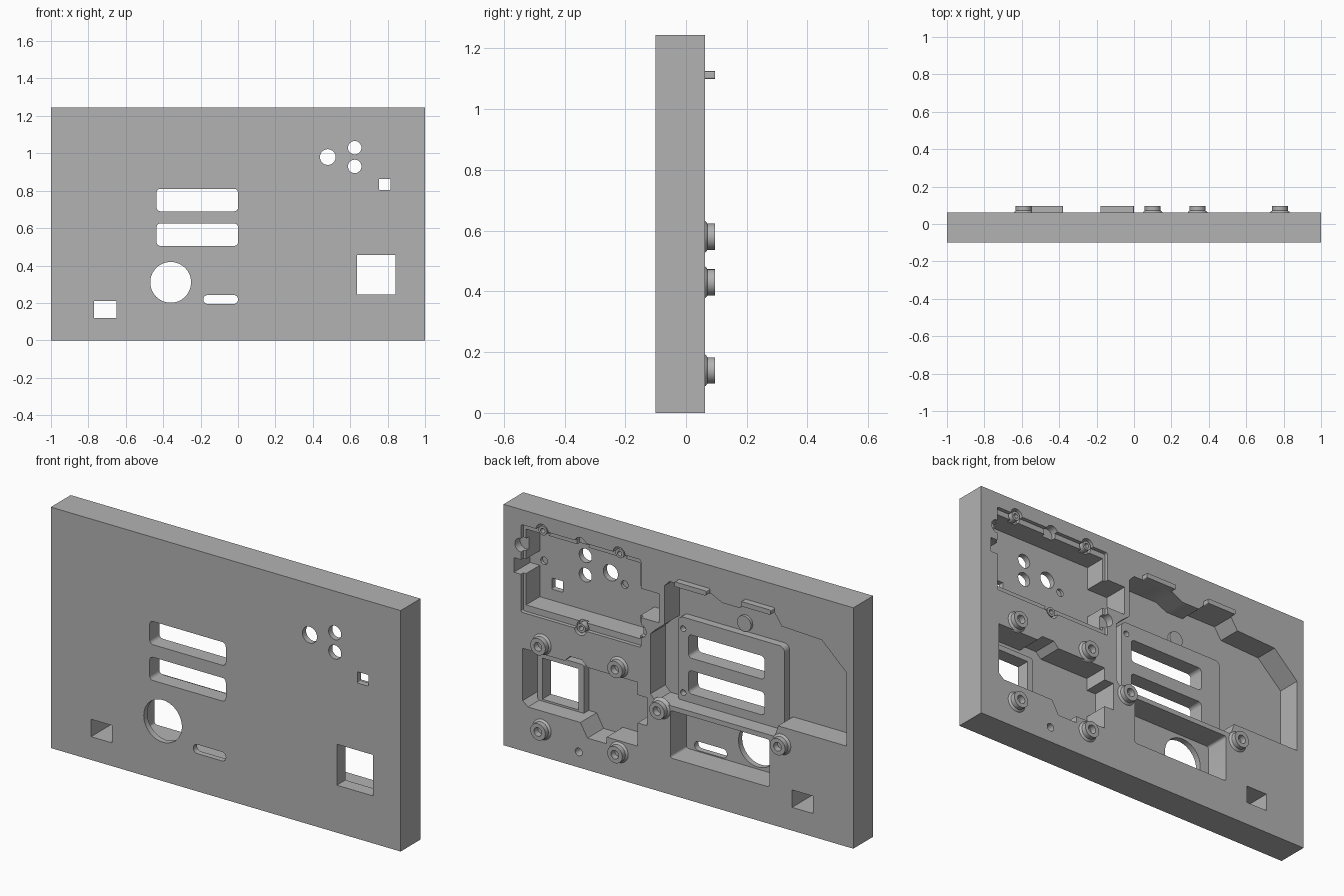
import bpy, bmesh, math

cube = bpy.data.objects.get("Cube")
if cube:
    bpy.data.objects.remove(cube)

grey = bpy.data.materials.new("plain_grey")
grey.use_nodes = True
colour = (0.45, 0.45, 0.45, 1)
grey.diffuse_color = colour
grey.node_tree.nodes["Principled BSDF"].inputs["Base Color"].default_value = colour

FRONT, BACK, H = -0.10, 0.062, 1.245
FLOOR = -0.07          # floor of the deep pockets
OUT = 0.2              # cutters reach past the back


def rect(x0, x1, z0, z1, r=0.0):
    """Rectangle outline with optional rounded corners."""
    if not r:
        return [(x0, z0), (x1, z0), (x1, z1), (x0, z1)]
    pts = []
    corners = [(x1 - r, z1 - r), (x0 + r, z1 - r), (x0 + r, z0 + r), (x1 - r, z0 + r)]
    for q, (cx, cz) in enumerate(corners):
        for k in range(7):
            a = math.pi / 2 * (q + k / 6)
            pts.append((cx + r * math.cos(a), cz + r * math.sin(a)))
    return pts


def disc(x, z, r, n=32):
    return [(x + r * math.cos(2 * math.pi * k / n), z + r * math.sin(2 * math.pi * k / n))
            for k in range(n)]


def prism(name, pts, y0, y1):
    """Outline in x and z pushed from y0 to y1."""
    bm = bmesh.new()
    base = bm.faces.new([bm.verts.new((x, y0, z)) for x, z in pts])
    new = bmesh.ops.extrude_face_region(bm, geom=[base])["geom"]
    verts = [g for g in new if isinstance(g, bmesh.types.BMVert)]
    bmesh.ops.translate(bm, verts=verts, vec=(0, y1 - y0, 0))
    bmesh.ops.recalc_face_normals(bm, faces=bm.faces)
    mesh = bpy.data.meshes.new(name)
    bm.to_mesh(mesh)
    bm.free()
    mesh.materials.append(grey)
    ob = bpy.data.objects.new(name, mesh)
    bpy.context.collection.objects.link(ob)
    return ob


def combine(target, pts, y0, y1, op="DIFFERENCE"):
    """Cut or add a prism, then bake the result."""
    tool = prism("tool", pts, y0, y1)
    mod = target.modifiers.new("bool", "BOOLEAN")
    mod.operation, mod.solver, mod.object = op, "EXACT", tool
    graph = bpy.context.evaluated_depsgraph_get()
    baked = bpy.data.meshes.new_from_object(target.evaluated_get(graph))
    target.modifiers.clear()
    target.data = baked
    bpy.data.objects.remove(tool)


def smooth(ob):
    bpy.ops.object.select_all(action="DESELECT")
    ob.select_set(True)
    bpy.context.view_layer.objects.active = ob
    bpy.ops.object.shade_smooth_by_angle(angle=math.radians(30))


panel = prism("front_panel", rect(-1, 1, 0, H), FRONT, BACK)

# Upper board pocket: shallow rim, deep well, side notches, screw recesses
combine(panel, rect(0.215, 0.90, 0.715, 1.168, 0.01), 0.042, OUT)
well = [(0.23, 0.748), (0.885, 0.748), (0.885, 0.91), (0.94, 0.91), (0.94, 0.985),
        (0.885, 0.985), (0.885, 1.14), (0.23, 1.14), (0.23, 1.02), (0.11, 1.02),
        (0.11, 0.87), (0.23, 0.87)]
combine(panel, well, FLOOR, OUT)
screws = [(0.78, 1.165), (0.34, 1.165), (0.56, 0.72)]
for x, z in screws + [(0.56, 1.155), (0.90, 1.06), (0.22, 0.80)]:
    combine(panel, disc(x, z, 0.035, 24), 0.02, OUT)

# Lower board pocket with its notched outline
lower = [(0.89, 0.26), (0.86, 0.235), (0.56, 0.235), (0.52, 0.165), (0.41, 0.165),
         (0.41, 0.20), (0.234, 0.20), (0.234, 0.32), (0.18, 0.32), (0.18, 0.465),
         (0.234, 0.465), (0.234, 0.53), (0.52, 0.53), (0.55, 0.56), (0.62, 0.56),
         (0.65, 0.53), (0.89, 0.53)]
combine(panel, lower, FLOOR, OUT)

# Large display pocket
display = [(0.08, 0.87), (0.08, 1.07), (0.05, 1.10), (-0.19, 1.10), (-0.25, 1.07),
           (-0.35, 1.07), (-0.38, 1.10), (-0.55, 1.10), (-0.59, 1.04), (-0.82, 1.03),
           (-0.96, 0.90), (-0.96, 0.52), (-0.57, 0.52), (-0.55, 0.46), (0.13, 0.46),
           (0.16, 0.49), (0.16, 0.80), (0.13, 0.83)]
combine(panel, display, -0.06, OUT)

# Socket pocket below the display
combine(panel, rect(-0.52, 0.046, 0.19, 0.435, 0.012), FLOOR, OUT)

# Raised pad round the slots, raised frame round the window
combine(panel, rect(-0.55, 0.06, 0.45, 0.89, 0.03), -0.08, -0.02, "UNION")
combine(panel, rect(0.605, 0.87, 0.215, 0.485, 0.01), -0.08, -0.03, "UNION")
combine(panel, disc(-0.30, 0.935, 0.04), -0.08, -0.045, "UNION")

# Openings right through the panel
openings = [
    rect(-0.435, 0.0, 0.69, 0.81, 0.02), rect(-0.435, 0.0, 0.505, 0.625, 0.02),
    rect(-0.185, 0.0, 0.195, 0.242, 0.022), disc(-0.36, 0.31, 0.109, 64),
    rect(0.635, 0.842, 0.245, 0.457), rect(-0.77, -0.65, 0.12, 0.21),
    disc(0.48, 0.98, 0.042), disc(0.624, 1.03, 0.036), disc(0.624, 0.93, 0.036),
    rect(0.753, 0.815, 0.805, 0.863, 0.004),
]
for outline in openings:
    combine(panel, outline, -0.3, OUT)

# Blind pilot holes
for x, z, r, y in [(0.86, 0.94, 0.02, -0.085), (0.40, 0.94, 0.02, -0.085),
                   (0.03, 0.83, 0.015, -0.05), (0.03, 0.50, 0.015, -0.05),
                   (0.57, 0.08, 0.02, 0.0)]:
    combine(panel, disc(x, z, r, 24), y, OUT)
smooth(panel)


def lathe_ring(name, x, z, profile, n=32):
    """Turned ring about the y axis; the profile is radius and y."""
    bm = bmesh.new()
    loops = [[bm.verts.new((px, y, pz)) for px, pz in disc(x, z, r, n)] for r, y in profile]
    for a, b in zip(loops, loops[1:]):
        for i in range(n):
            j = (i + 1) % n
            bm.faces.new((a[i], a[j], b[j], b[i]))
    bmesh.ops.recalc_face_normals(bm, faces=bm.faces)
    # The outer wall has to face away from the axis
    bm.faces.ensure_lookup_table()
    f = bm.faces[n]
    c = f.calc_center_median()
    if f.normal.x * (c.x - x) + f.normal.z * (c.z - z) < 0:
        bmesh.ops.reverse_faces(bm, faces=bm.faces)
    mesh = bpy.data.meshes.new(name)
    bm.to_mesh(mesh)
    bm.free()
    mesh.materials.append(grey)
    ob = bpy.data.objects.new(name, mesh)
    bpy.context.collection.objects.link(ob)
    smooth(ob)


# Screw bosses with flared feet and blind holes
boss = [(0.056, 0.055), (0.052, 0.064), (0.043, 0.071), (0.043, 0.096),
        (0.022, 0.096), (0.022, 0.064), (0.001, 0.064)]
for x, z in [(0.78, 0.58), (0.34, 0.58), (0.78, 0.14), (0.34, 0.14),
             (0.10, 0.43), (-0.59, 0.43)]:
    lathe_ring("screw_boss", x, z, boss)

# Small posts in the upper pocket recesses
post = [(0.024, 0.01), (0.024, 0.03), (0.024, 0.056), (0.012, 0.056),
        (0.012, 0.03), (0.001, 0.03)]
for x, z in screws:
    lathe_ring("screw_post", x, z, post, 24)

# Retaining ribs above the display pocket
for x0, x1 in [(-0.18, 0.0), (-0.55, -0.38)]:
    prism("retaining_rib", rect(x0, x1, 1.10, 1.125, 0.005), 0.05, 0.095)
